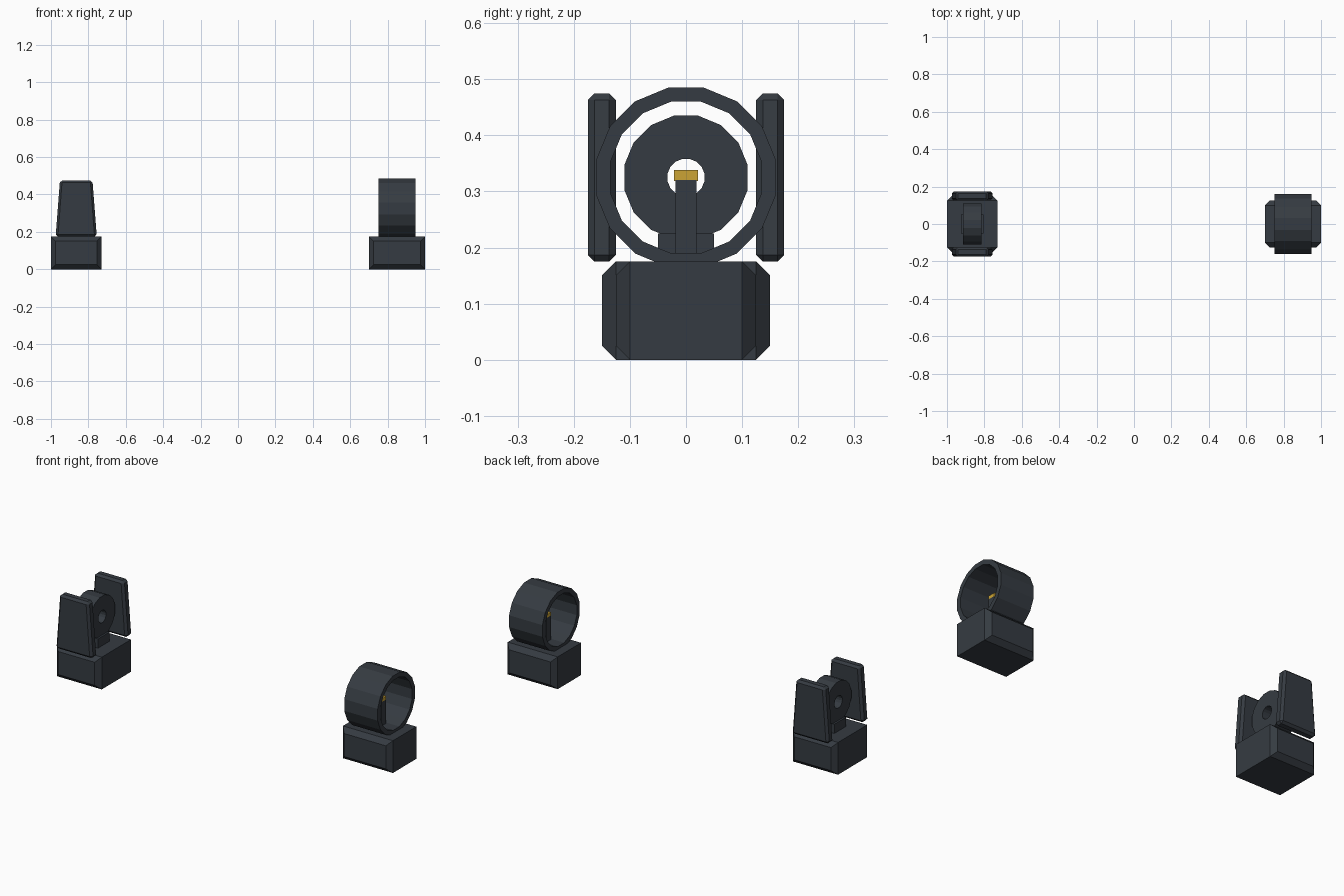
import bpy, bmesh, math

cube = bpy.data.objects.get("Cube")
if cube:
    bpy.data.objects.remove(cube, do_unlink=True)


def material(name, rgb):
    m = bpy.data.materials.new(name)
    m.use_nodes = True
    m.diffuse_color = (*rgb, 1)
    m.node_tree.nodes["Principled BSDF"].inputs["Base Color"].default_value = (*rgb, 1)
    return m


dark = material("dark gunmetal", (0.036, 0.044, 0.054))
gold = material("gold", (0.60, 0.37, 0.035))


def finish(name, bm, mat):
    bmesh.ops.recalc_face_normals(bm, faces=bm.faces)
    mesh = bpy.data.meshes.new(name)
    bm.to_mesh(mesh)
    bm.free()
    mesh.materials.append(mat)
    ob = bpy.data.objects.new(name, mesh)
    bpy.context.collection.objects.link(ob)
    return ob


def loft(name, rings, mat, closed=False):
    """Skin matching loops of points; cap the ends, or join last to first."""
    bm = bmesh.new()
    loops = [[bm.verts.new(p) for p in ring] for ring in rings]
    pairs = list(zip(loops, loops[1:]))
    if closed:
        pairs.append((loops[-1], loops[0]))
    else:
        bm.faces.new(loops[0])
        bm.faces.new(loops[-1])
    for a, b in pairs:
        n = len(a)
        for i in range(n):
            j = (i + 1) % n
            bm.faces.new((a[i], a[j], b[j], b[i]))
    return finish(name, bm, mat)


def box(name, cx, hx, hy, z0, z1, mat):
    rings = [[(cx + sx * hx, sy * hy, z) for sx, sy in ((-1, -1), (1, -1), (1, 1), (-1, 1))]
             for z in (z0, z1)]
    return loft(name, rings, mat)


def base(name, cx, hx, hy, chamfer=0.025, top=0.175):
    """Block whose front and back faces are chamfered all round."""
    rings = []
    for y, c in ((-hy, chamfer), (chamfer - hy, 0), (hy - chamfer, 0), (hy, chamfer)):
        x0, x1, z0, z1 = cx - hx + c, cx + hx - c, c, top - c
        rings.append([(x0, y, z0), (x1, y, z0), (x1, y, z1), (x0, y, z1)])
    return loft(name, rings, mat=dark)


def tube(name, cx, hx, outer, inner, sides=16, cz=0.325):
    """Faceted ring along x; radii are measured to the flats."""
    rings = []
    for x, r in ((-hx, outer), (hx, outer), (hx, inner), (-hx, inner)):
        r /= math.cos(math.pi / sides)
        angles = [(i + 0.5) * math.tau / sides for i in range(sides)]
        rings.append([(cx + x, r * math.cos(a), cz + r * math.sin(a)) for a in angles])
    return loft(name, rings, dark, closed=True)


# Front sight: block, hood ring, post with a gold tip
FRONT = 0.85
base("front_sight_base", FRONT, 0.15, 0.125)
tube("front_hood_ring", FRONT, 0.10, 0.16, 0.135)
box("front_post", FRONT, 0.025, 0.019, 0.17, 0.32, dark)
box("front_post_tip", FRONT, 0.025, 0.021, 0.319, 0.338, gold)

# Rear sight: block, pedestal, aperture disc
REAR = -0.865
base("rear_sight_base", REAR, 0.135, 0.15)
box("aperture_pedestal", REAR, 0.06, 0.05, 0.17, 0.225, dark)
tube("aperture_disc", REAR, 0.05, 0.11, 0.033)

# Tapered guard plates on both sides of the aperture
for side, name in ((-1, "front_guard_plate"), (1, "back_guard_plate")):
    rings = []
    for z, hx in ((0.175, 0.11), (0.475, 0.087)):
        rings.append([(REAR + sx * hx, side * y, z)
                      for sx, y in ((-1, 0.125), (1, 0.125), (1, 0.175), (-1, 0.175))])
    plate = loft(name, rings, dark)
    bevel = plate.modifiers.new("chamfer", "BEVEL")
    bevel.width = 0.012
    bevel.segments = 1
    bevel.limit_method = "NONE"
